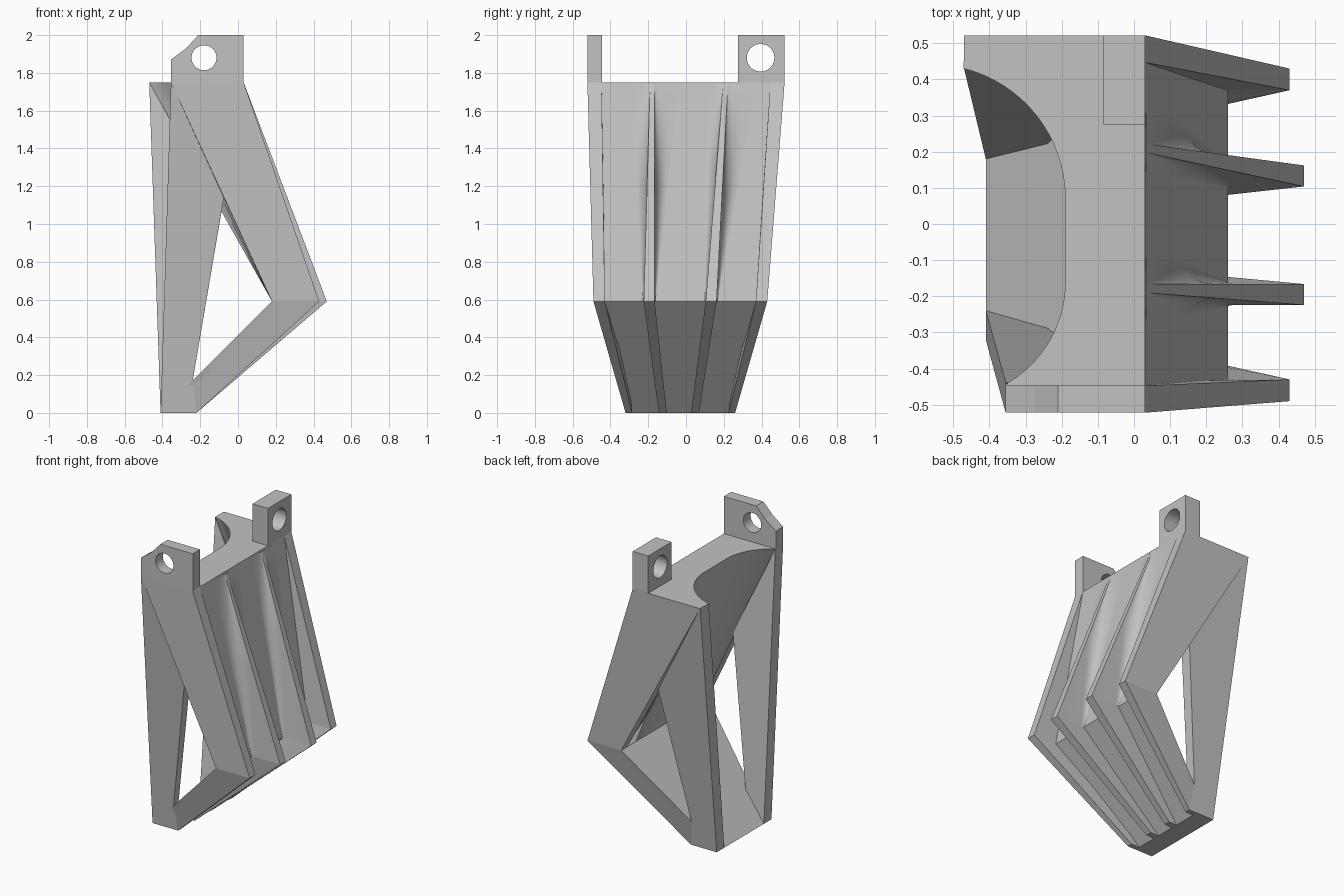
import bpy, bmesh, math
from mathutils import Vector

cube = bpy.data.objects.get("Cube")
if cube:
    bpy.data.objects.remove(cube, do_unlink=True)

grey = bpy.data.materials.new("mid grey")
grey.use_nodes = True
colour = (0.54, 0.54, 0.54, 1)
grey.diffuse_color = colour
grey.node_tree.nodes["Principled BSDF"].inputs["Base Color"].default_value = colour

TOP, KNEE, WIDE = 1.75, 0.59, 0.522


def lerp(a, b, t):
    return a + (b - a) * t


def side_y(z, side, inset=0.0):
    """Depth of the tapering flank at height z."""
    knee, foot = (0.43, 0.26) if side > 0 else (0.49, 0.32)
    if z > KNEE:
        y = lerp(knee, WIDE, (z - KNEE) / (TOP - KNEE))
    else:
        y = lerp(foot, knee, z / KNEE)
    return side * (y - inset)


def make(name, verts, faces, smooth=False):
    mesh = bpy.data.meshes.new(name)
    mesh.from_pydata([tuple(v) for v in verts], [], faces)
    bm = bmesh.new()
    bm.from_mesh(mesh)
    bmesh.ops.recalc_face_normals(bm, faces=bm.faces)
    bm.to_mesh(mesh)
    bm.free()
    obj = bpy.data.objects.new(name, mesh)
    bpy.context.collection.objects.link(obj)
    mesh.materials.append(grey)
    if smooth:
        bpy.ops.object.select_all(action="DESELECT")
        obj.select_set(True)
        bpy.context.view_layer.objects.active = obj
        bpy.ops.object.shade_smooth_by_angle(angle=math.radians(30))
    return obj


def loft(name, loops, smooth=False):
    """Solid skinned through matching closed loops."""
    n = len(loops[0])
    verts = [p for loop in loops for p in loop]
    faces = [list(range(n)), list(range(len(verts) - n, len(verts)))]
    for k in range(len(loops) - 1):
        for i in range(n):
            j = (i + 1) % n
            faces.append((k * n + i, k * n + j, k * n + n + j, k * n + n + i))
    return make(name, verts, faces, smooth)


def bore(obj, centre, radius, axis):
    """Round hole through a lug, along x or y."""
    loops = []
    for end in (-0.3, 0.3):
        loop = []
        for i in range(40):
            a = math.tau * i / 40
            u, w = radius * math.cos(a), radius * math.sin(a)
            loop.append(Vector(centre) + Vector((end, u, w) if axis == "x" else (u, end, w)))
        loops.append(loop)
    cutter = loft("bore_cutter", loops)
    mod = obj.modifiers.new("bore", "BOOLEAN")
    mod.object, mod.operation, mod.solver = cutter, "DIFFERENCE", "EXACT"
    bpy.context.view_layer.update()
    graph = bpy.context.evaluated_depsgraph_get()
    mesh = bpy.data.meshes.new_from_object(obj.evaluated_get(graph))
    obj.modifiers.clear()
    obj.data = mesh
    bpy.data.objects.remove(cutter, do_unlink=True)


# Side frames: a bent strut plate, with a flatter upright set back from its edge
def side_frame(name, side, top_x, apex, inner):
    foot = 0.26 if side > 0 else 0.32

    def flat_y(z):
        return side * lerp(foot, WIDE, z / TOP)

    pts = [(top_x, TOP), (0.03, TOP), (0.43, KNEE), (-0.22, 0), (-0.41, 0),
           (-0.24, 0.17), (0.18, KNEE)]
    thick = [0.08, 0.075, 0.06, 0.035, 0.035, 0.04, 0.06]
    outer = [side_y(z, side) for x, z in pts]
    outer[5] = flat_y(0.17)
    verts = [(x, y, z) for (x, z), y in zip(pts, outer)]
    verts += [(x, y - side * t, z) for (x, z), y, t in zip(pts, outer, thick)]
    skin = [(0, 1, 2, 6), (2, 3, 5, 6), (3, 4, 5)]
    faces = skin + [tuple(i + 7 for i in f) for f in skin]
    faces += [(i, (i + 1) % 7, (i + 1) % 7 + 7, i + 7) for i in range(7)]
    make(name + "_strut", verts, faces)

    post = [pts[0], apex, pts[5], pts[4]]
    loft(name + "_upright", [[(x, flat_y(z), z) for x, z in post],
                             [(x, side * y, z) for (x, z), y in zip(post, inner)]])


side_frame("front", -1, -0.355, (-0.075, 1.14), (0.44, 0.39, 0.288, 0.24))
side_frame("back", 1, -0.47, (-0.087, 1.067), (0.43, 0.345, 0.222, 0.18))

# Upper web: hollow behind, running from a rounded bay at the top to a straight knee
bay = []
for cy, r, reach, s in ((0.07, 0.371, 0.36, 1), (-0.16, 0.325, 0.28, -1)):
    arc = []
    for i in range(17):
        a = math.asin(reach / r) * i / 16
        arc.append((-0.19 - r * (1 - math.cos(a)), cy + s * r * math.sin(a)))
    bay += arc[::-1] if s > 0 else arc
crown = [(-0.47, 0.497)] + bay + [(-0.355, -0.497), (0.03, -0.497), (0.03, 0.497)]
knee = [(0.18, 0.405)]
knee += [(0.18, lerp(-0.43, 0.37, (y + 0.44) / 0.87)) for x, y in bay]
knee += [(0.18, -0.465), (0.26, -0.465), (0.26, 0.405)]
loft("upper_web", [[(x, y, TOP) for x, y in crown], [(x, y, KNEE) for x, y in knee]], smooth=True)

# Lower web, sloping down to the foot
slope = [(0.26, KNEE), (-0.28, 0), (-0.41, 0), (0.18, KNEE)]
loft("lower_web", [[(x, side_y(z, s, 0.025), z) for x, z in slope] for s in (-1, 1)])


# Inner fins: blades growing out of wide flared roots that fade in at the top
def fin(name, y_top, y_knee, y_foot, flare_front, flare_back):
    loops = []
    for k in range(25):
        t = max(k / 24, 0.01)
        z = lerp(TOP, KNEE, t)
        base, tip = lerp(0.03, 0.26, t), lerp(0.03, 0.47, t)
        c, half = lerp(y_top, y_knee, t), lerp(0.012, 0.029, t)
        loop = []
        for s, flare in ((-1, flare_front), (1, flare_back)):
            r = lerp(flare, 0.004, t)
            rise = min(0.98 * (tip - base), r + 0.02)
            edge = [(base - 0.02, c + s * (half + r), z)]
            for i in range(9):
                a = math.pi / 2 * i / 8
                edge.append((base + rise * (1 - math.cos(a)), c + s * (half + r * (1 - math.sin(a))), z))
            edge.append((tip, c + s * half, z))
            loop += edge if s < 0 else edge[::-1]
        loops.append(loop)
    loft(name + "_upper", loops, smooth=True)
    lower = []
    for z, x0, x1, c, h in ((KNEE, 0.23, 0.47, y_knee, 0.029), (0, -0.30, -0.22, y_foot, 0.021)):
        lower.append([(x0, c - h, z), (x1, c - h, z), (x1, c + h, z), (x0, c + h, z)])
    loft(name + "_lower", lower)


fin("front_fin", -0.178, -0.195, -0.123, 0.128, 0.125)
fin("back_fin", 0.21, 0.133, 0.048, 0.09, 0.15)

# Mounting lugs with bores
outline = [(-0.355, TOP), (-0.355, 1.87), (-0.275, 1.93), (-0.21, 2), (0.03, 2), (0.03, TOP)]
front_lug = loft("front_lug", [[(x, y, z) for x, z in outline] for y in (-WIDE, -0.445)])
bore(front_lug, (-0.18, -0.48, 1.88), 0.066, "y")

block = [(0.275, TOP), (WIDE, TOP), (WIDE, 2), (0.275, 2)]
back_lug = loft("back_lug", [[(x, y, z) for y, z in block] for x in (-0.085, 0.03)])
bore(back_lug, (-0.03, 0.395, 1.88), 0.073, "x")
